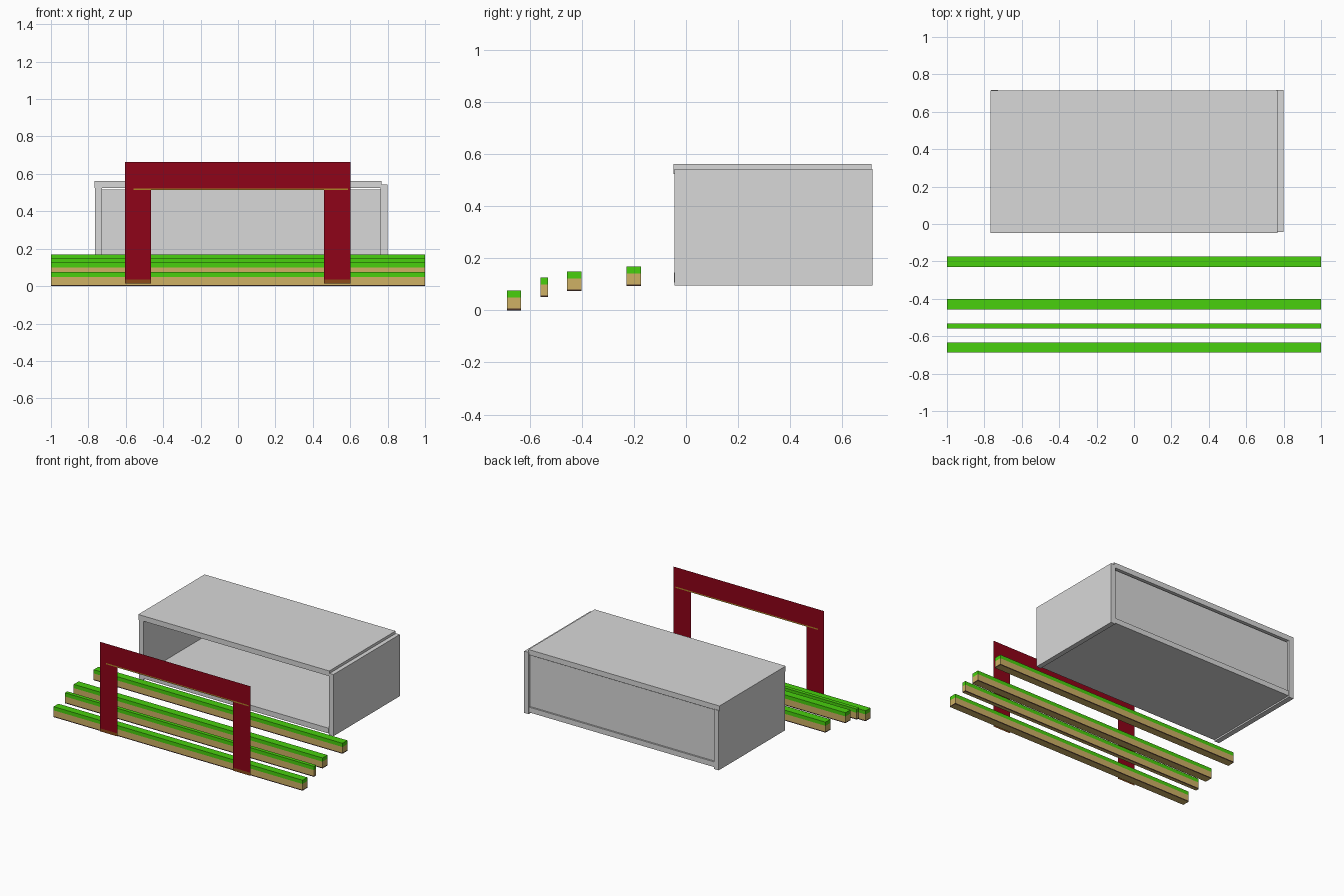
import bpy, bmesh

cube = bpy.data.objects.get("Cube")
if cube:
    bpy.data.objects.remove(cube, do_unlink=True)


def material(name, rgb):
    m = bpy.data.materials.new(name)
    m.use_nodes = True
    color = (*rgb, 1)
    m.diffuse_color = color
    m.node_tree.nodes["Principled BSDF"].inputs["Base Color"].default_value = color
    return m


grey = material("grey_panel", (0.69, 0.69, 0.69))
green = material("grass_green", (0.065, 0.63, 0.004))
tan = material("tan_earth", (0.62, 0.44, 0.13))
brown = material("dark_earth", (0.07, 0.035, 0.025))
red = material("dark_red", (0.275, 0.001, 0.009))
ochre = material("ochre_trim", (0.42, 0.22, 0.02))
rust = material("rust_foot", (0.26, 0.07, 0.01))


def finish(bm, name, mats):
    mesh = bpy.data.meshes.new(name)
    bm.to_mesh(mesh)
    bm.free()
    for m in mats:
        mesh.materials.append(m)
    obj = bpy.data.objects.new(name, mesh)
    bpy.context.collection.objects.link(obj)
    return obj


def box_mesh(x, y, z):
    bm = bmesh.new()
    bmesh.ops.create_cube(bm, size=1)
    for v in bm.verts:
        for i, (low, high) in enumerate((x, y, z)):
            v.co[i] = high if v.co[i] > 0 else low
    return bm


def panel(name, x, y, z):
    finish(box_mesh(x, y, z), name, [grey])


def beam(name, y, top):
    """Long earth beam: grass on the upper third, a thin dark band at the foot."""
    bottom = top - 0.076
    bm = box_mesh((-1, 1), y, (bottom, top))
    grass_edge, dark_edge = top - 0.027, bottom + 0.007
    for z in (grass_edge, dark_edge):
        bmesh.ops.bisect_plane(bm, geom=bm.verts[:] + bm.edges[:] + bm.faces[:],
                               plane_co=(0, 0, z), plane_no=(0, 0, 1))
    bm.normal_update()
    for f in bm.faces:
        z = f.calc_center_median().z
        if z > grass_edge:
            f.material_index = 0
        elif z < dark_edge and f.normal.z > -0.5:
            f.material_index = 2
        else:
            f.material_index = 1
    finish(bm, name, [green, tan, brown])


# Stepped beams
beam("front_beam", (-0.688, -0.633), 0.076)
beam("narrow_beam", (-0.558, -0.531), 0.127)
beam("middle_beam", (-0.458, -0.402), 0.15)
beam("rear_beam", (-0.229, -0.173), 0.169)

# Open-fronted shelter
panel("roof", (-0.768, 0.767), (-0.048, 0.713), (0.525, 0.563))
panel("left_wall", (0.762, 0.798), (-0.044, 0.717), (0.096, 0.544))
panel("right_wall", (-0.765, -0.727), (-0.044, 0.717), (0.096, 0.53))
panel("floor", (-0.727, 0.762), (-0.047, 0.712), (0.107, 0.145))
panel("back_wall", (-0.727, 0.762), (0.665, 0.7), (0.145, 0.517))

# Flat gate sheet: two legs and a lintel, with trim bands
xs = (-0.605, -0.56, -0.465, 0.46, 0.587, 0.602)
zs = (0.013, 0.035, 0.513, 0.522, 0.663)
bm = bmesh.new()
for x0, x1 in zip(xs, xs[1:]):
    for z0, z1 in zip(zs, zs[1:]):
        opening = x0 == xs[2] and z1 <= zs[2]
        if opening:
            continue
        corners = ((x0, z0), (x1, z0), (x1, z1), (x0, z1))
        face = bm.faces.new([bm.verts.new((x, -0.717, z)) for x, z in corners])
        if z0 == zs[0]:
            face.material_index = 2
        elif z0 == zs[2] and x0 >= xs[1] and x1 <= xs[4]:
            face.material_index = 1
bmesh.ops.remove_doubles(bm, verts=bm.verts[:], dist=0.0001)
finish(bm, "gate", [red, ochre, rust])
